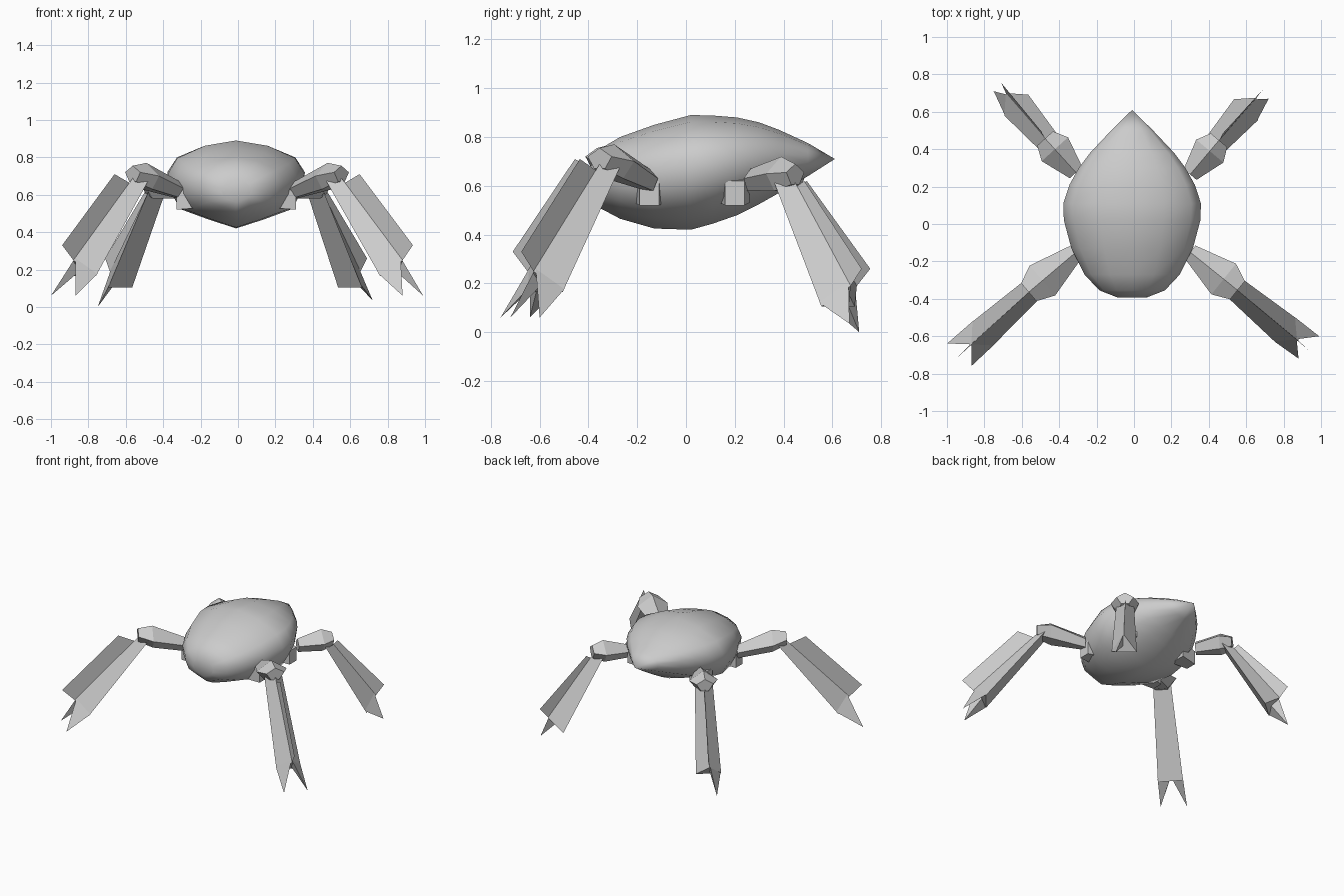
import bpy, bmesh, math
from mathutils import Vector

if "Cube" in bpy.data.objects:
    bpy.data.objects.remove(bpy.data.objects["Cube"])

grey = bpy.data.materials.new("plain_grey")
grey.diffuse_color = (0.6, 0.6, 0.6, 1)
grey.use_nodes = True
grey.node_tree.nodes["Principled BSDF"].inputs["Base Color"].default_value = grey.diffuse_color


def make(name, bm, smooth=False, closed=True):
    if closed:
        bmesh.ops.recalc_face_normals(bm, faces=bm.faces)
    for f in bm.faces:
        f.smooth = smooth
    me = bpy.data.meshes.new(name)
    bm.to_mesh(me)
    bm.free()
    me.materials.append(grey)
    ob = bpy.data.objects.new(name, me)
    bpy.context.collection.objects.link(ob)
    return ob


def loft(name, rings, tip=None, smooth=False):
    """Skin rings of points, capping both ends or closing on a tip."""
    bm = bmesh.new()
    vs = [[bm.verts.new(p) for p in r] for r in rings]
    n = len(vs[0])
    for a, b in zip(vs, vs[1:]):
        for i in range(n):
            j = (i + 1) % n
            bm.faces.new((a[i], a[j], b[j], b[i]))
    bm.faces.new(vs[0])
    if tip:
        t = bm.verts.new(tip)
        for i in range(n):
            bm.faces.new((vs[-1][i], vs[-1][(i + 1) % n], t))
    else:
        bm.faces.new(vs[-1])
    return make(name, bm, smooth)


# Body: keeled sections along y: (y, half width, bottom, top)
stations = [(-.392, .08, .56, .68), (-.355, .175, .51, .75), (-.27, .255, .465, .80),
            (-.13, .325, .425, .85), (.02, .365, .42, .89), (.11, .368, .445, .888),
            (.21, .335, .48, .88), (.30, .285, .525, .86), (.38, .225, .57, .83),
            (.50, .112, .64, .775)]
half = [(0, 1), (.46, .94), (.86, .80), (1, .62), (.96, .42), (.82, .22), (.4, .1), (0, 0)]
section = half + [(-x, z) for x, z in half[-2:0:-1]]
loft("body", [[(-.01 + w * x, y, b + (t - b) * z) for x, z in section]
              for y, w, b, t in stations], (-.01, .61, .71), True)


def leg(name, hip, knee, foot, fin_top, fin_foot, tips, wide):
    hip, knee, foot = Vector(hip), Vector(knee), Vector(foot)
    up = Vector((0, 0, 1))

    def frame(a, b):
        d = (b - a).normalized()
        s = d.cross(up).normalized()
        return d, s

    # Thigh: narrow at the body, swelling toward the knee
    d, s = frame(hip, knee)
    flat = Vector((d.x, d.y, 0)).normalized()

    def ring(c, w, hi, lo):
        return [c + s * w, c + up * hi, c - s * w, c - s * w * .45 - up * lo, c + s * w * .45 - up * lo]

    mid = hip.lerp(knee, .78)
    loft(name + "_thigh", [ring(hip, .045, .04, .05),
                           ring(mid, wide, .07, .07),
                           ring(knee + flat * .03, wide * .6, .035, .05)])

    # Shin: three sided, ridge outward, broad face inward
    d, s = frame(knee, foot)
    out = s.cross(d)
    flat = Vector((d.x, d.y, 0)).normalized()
    if out.z < 0:
        out = -out

    def tri(c, w, depth):
        back = -flat * depth - up * depth
        return [c, c + s * w + back, c - s * w + back]
    top, end = tri(knee, .06, .035), tri(foot, .085, .085)
    loft(name + "_shin", [top, end])

    # Fin: thin sheet standing on the shin ridge
    bm = bmesh.new()
    bm.faces.new([bm.verts.new(p) for p in
                  (knee.lerp(foot, .12), fin_top, fin_foot, foot)])
    make(name + "_fin", bm, closed=False)

    # Claws: pointed spikes from the end corners
    for k, t in enumerate(tips):
        t = Vector(t)
        corner = min(end[1:], key=lambda p: (p - t).length)
        inner = (end[0] + end[1] + end[2]) / 3
        base = [end[0], corner, inner]
        lift = (knee - foot).normalized() * .02
        loft(f"{name}_claw_{k + 1}", [[p + lift for p in base]], t)


leg("front_right_leg", (.30, -.15, .63), (.53, -.335, .72), (.88, -.625, .25),
    (.65, -.435, .71), (.935, -.675, .33), [(.99, -.60, .06), (.88, -.72, .06)], .105)
leg("front_left_leg", (-.31, -.15, .63), (-.54, -.345, .72), (-.88, -.65, .25),
    (-.66, -.455, .71), (-.94, -.71, .33), [(-1, -.64, .06), (-.87, -.76, .06)], .105)
leg("back_right_leg", (.30, .265, .63), (.435, .425, .655), (.655, .675, .19),
    (.475, .485, .62), (.69, .72, .26), [(.72, .67, .035)], .095)
leg("back_left_leg", (-.31, .275, .63), (-.455, .435, .655), (-.685, .70, .19),
    (-.495, .495, .62), (-.71, .755, .26), [(-.75, .71, 0)], .095)

# Hip sockets: small lugs low on the body sides
for side, tag in ((1, "right"), (-1, "left")):
    for y, end in ((-.15, "front"), (.2, "back")):
        def lug(x, w, lo, hi):
            return [(-.01 + side * x, y + a * w, z) for a, z in
                    ((-1, lo), (1, lo), (1, hi), (-1, hi))]
        loft(f"{end}_{tag}_hip_socket", [lug(.2, .06, .53, .64), lug(.32, .04, .52, .62)])
